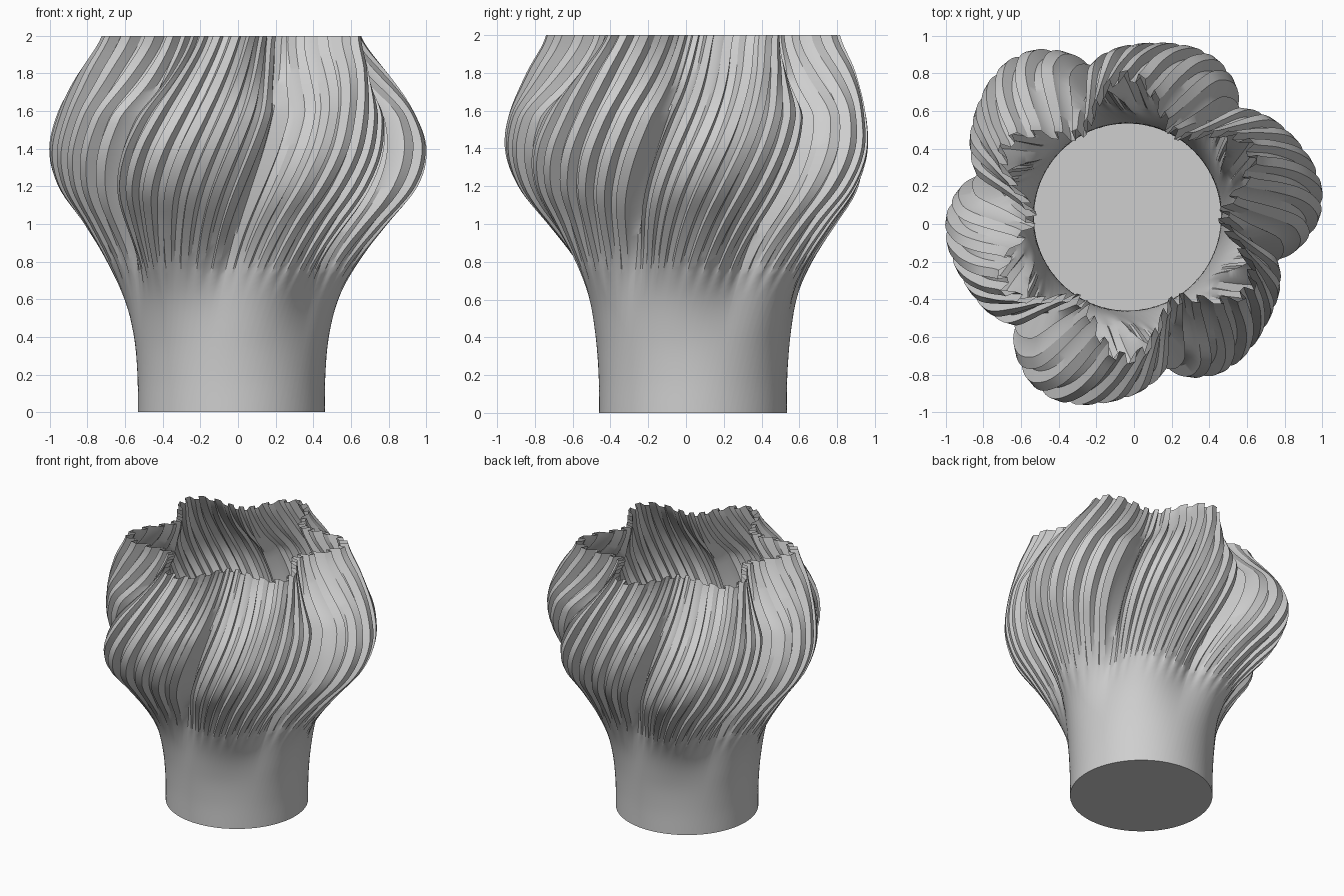
import bpy
import bmesh
from math import cos, sin, pi, radians, copysign

cube = bpy.data.objects.get("Cube")
if cube:
    bpy.data.objects.remove(cube, do_unlink=True)

LOBES, RIDGES, ROWS, HEIGHT = 6, 48, 60, 2.0
CENTRE = (-.035, .037)
# radius at lobe crests and at the creases between them, every 0.2 in height
CREST = [.497, .50, .52, .57, .665, .79, .93, .98, .935, .85, .75]
CREASE = [.497, .499, .51, .53, .565, .615, .655, .67, .64, .58, .51]
# one ridge: (fraction of its pitch, in or out)
RIDGE = [(0, 1), (.42, 1), (.55, -1), (.88, -1)]


def smooth(a, b, x):
    t = min(max((x - a) / (b - a), 0), 1)
    return t * t * (3 - 2 * t)


def spline(values, z):
    """Catmull-Rom through evenly spaced values."""
    last = len(values) - 1
    u = z / HEIGHT * last
    i = min(int(u), last - 1)
    t = u - i
    p, q, r, s = (values[min(max(i + k, 0), last)] for k in (-1, 0, 1, 2))
    return q + t / 2 * (r - p + t * (2*p - 5*q + 4*r - s + t * (3*(q - r) + s - p)))


def ring_points(z):
    """Lobed, ridged cross-section at height z."""
    crest, crease = spline(CREST, z), spline(CREASE, z)
    twist = radians(30 - 26 * (HEIGHT - z))
    # soft waves low down, round lobes in the middle, a pointed star at the rim
    power = .42 + 1.2 * (1 - smooth(.5, 1.1, z)) + 1.8 * smooth(1.55, 2, z)
    depth = .028 * smooth(.6, 1.35, z)
    # in the belly every second lobe swells further and all lean to one side
    belly = smooth(.6, 1.3, z) * (1 - smooth(1.4, 2, z))
    for n in range(RIDGES):
        for part, side in RIDGE:
            a = 2 * pi * (n + part) / RIDGES
            phase = LOBES / 2 * a
            lean = .45 * belly * cos(phase) * abs(cos(phase))
            wave = cos(phase + copysign(lean, 1))
            height = crest - crease + .04 * belly * cos(phase)
            r = crease + height * abs(wave) ** power + depth * side
            yield (CENTRE[0] + r * cos(a + twist), CENTRE[1] + r * sin(a + twist), z)


# open twisted shell with a flat floor
bm = bmesh.new()
rings = [[bm.verts.new(p) for p in ring_points(HEIGHT * k / ROWS)]
         for k in range(ROWS + 1)]
count = len(rings[0])
for low, high in zip(rings, rings[1:]):
    for i in range(count):
        j = (i + 1) % count
        bm.faces.new((low[i], low[j], high[j], high[i]))
bm.faces.new(rings[0][::-1])
mesh = bpy.data.meshes.new("twisted_vase")
bm.to_mesh(mesh)
bm.free()

vase = bpy.data.objects.new("twisted_vase", mesh)
bpy.context.collection.objects.link(vase)

# plain grey material
grey = bpy.data.materials.new("light_grey")
grey.use_nodes = True
colour = (.62, .62, .62, 1)
grey.diffuse_color = colour
for node in grey.node_tree.nodes:
    if node.type == 'BSDF_PRINCIPLED':
        node.inputs["Base Color"].default_value = colour
mesh.materials.append(grey)

# smooth along the strips, crisp ridge edges
bpy.ops.object.select_all(action='DESELECT')
vase.select_set(True)
bpy.context.view_layer.objects.active = vase
bpy.ops.object.shade_smooth_by_angle(angle=radians(30))
